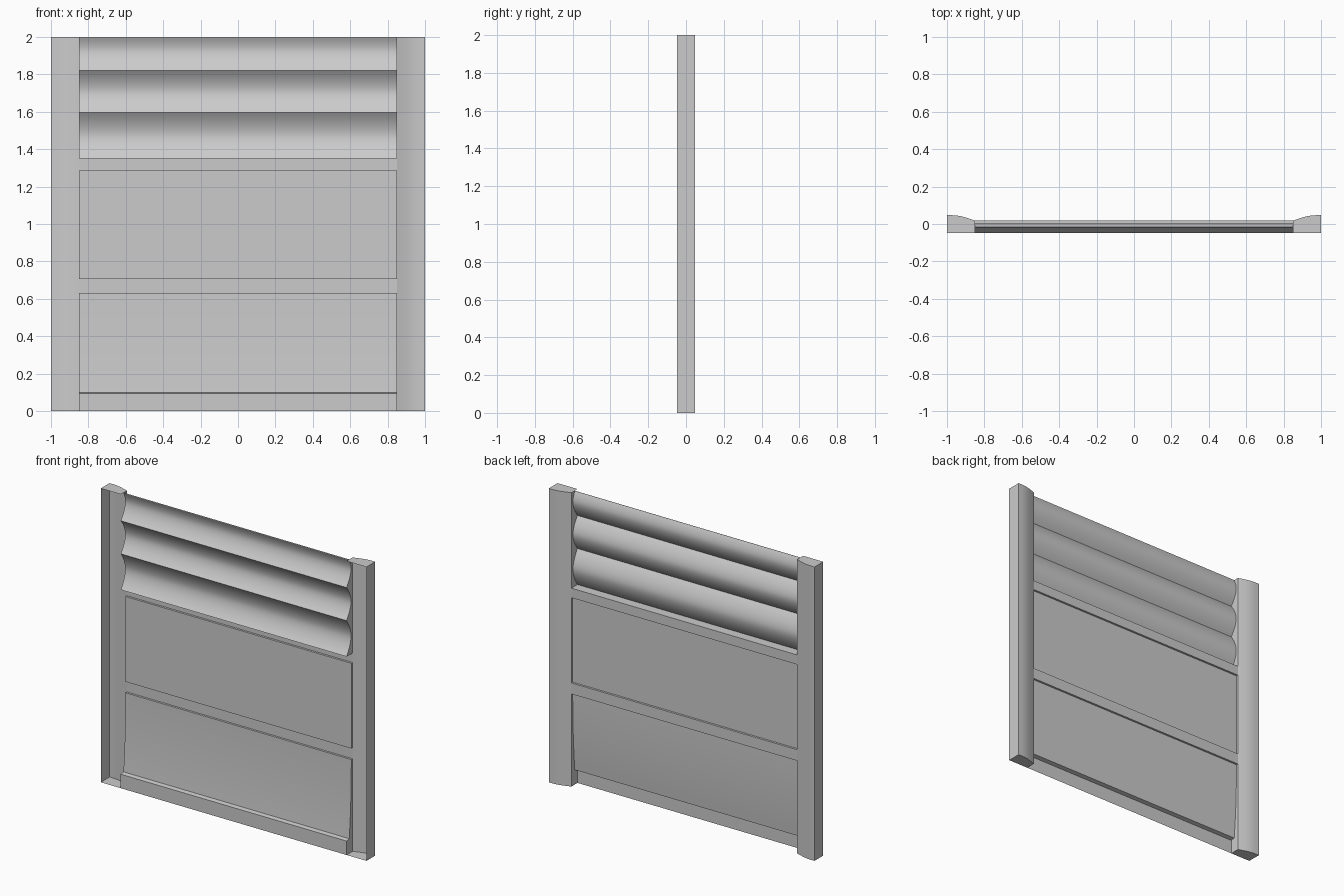
import bpy
import bmesh
from math import radians

cube = bpy.data.objects.get("Cube")
if cube:
    bpy.data.objects.remove(cube, do_unlink=True)

FRONT, BACK, SEAM = -0.047, 0.047, 0.018   # depth planes of the pressed sheet
INNER, OUTER, TOP = 0.85, 1.0, 2.0

grey = bpy.data.materials.new("plain_grey")
grey.use_nodes = True
grey.diffuse_color = (0.6, 0.6, 0.6, 1)
grey.node_tree.nodes["Principled BSDF"].inputs["Base Color"].default_value = (0.6, 0.6, 0.6, 1)


def finish(name, bm):
    mesh = bpy.data.meshes.new(name)
    bm.to_mesh(mesh)
    bm.free()
    mesh.materials.append(grey)
    obj = bpy.data.objects.new(name, mesh)
    bpy.context.collection.objects.link(obj)
    bpy.ops.object.select_all(action='DESELECT')
    obj.select_set(True)
    bpy.context.view_layer.objects.active = obj
    bpy.ops.object.shade_smooth_by_angle(angle=radians(30))


def sweep(name, start, end, sheet, cap_extra=None):
    """Join two copies of an open outline; cap both ends when cap_extra is a list."""
    bm = bmesh.new()
    a = [bm.verts.new(p) for p in start]
    b = [bm.verts.new(p) for p in end]
    for i in range(len(a) - 1):
        bm.faces.new((a[i], a[i + 1], b[i + 1], b[i]))
    if cap_extra is not None:
        for side, index in ((a, 0), (b, 1)):
            extra = [bm.verts.new(p[index]) for p in cap_extra]
            bm.faces.new(side + extra)
    bmesh.ops.recalc_face_normals(bm, faces=bm.faces[:])
    # the skin's outer side is its back
    main = max(bm.faces, key=lambda f: abs(f.normal.y) * f.calc_area())
    if main.normal.y < 0:
        bmesh.ops.reverse_faces(bm, faces=bm.faces[:])
    finish(name, bm)


def infill(name, profile, extra=None):
    """Sweep a (y, z) profile between the stiles."""
    ends = [[(x, y, z) for y, z in profile] for x in (-INNER, INNER)]
    caps = None if extra is None else [((-INNER, y, z), (INNER, y, z)) for y, z in extra]
    sweep(name, ends[0], ends[1], True, caps)


# Side stiles: hollow from the front, with a back that rounds down to the seam
def stile(name, side):
    curve = [(0.85, SEAM), (0.875, 0.027), (0.90, 0.035), (0.925, 0.0415),
             (0.95, 0.0455), (0.975, BACK), (OUTER, BACK), (OUTER, FRONT)]
    low, high = [[(side * x, y, z) for x, y in curve] for z in (0, TOP)]
    corner = (side * INNER, FRONT)
    sweep(name, low, high, True, [((*corner, 0), (*corner, TOP))])


stile("left_stile", 1)
stile("right_stile", -1)


# Scalloped upper panel, with sharp ridges towards the front
def scallops(ridges, valley, steps):
    points = []
    for top, bottom in zip(ridges, ridges[1:]):
        for i in range(steps):
            t = i / steps
            bulge = 1 - abs(2 * t - 1) ** 1.8
            points.append((FRONT + (valley - FRONT) * bulge, top + (bottom - top) * t))
    points.append((FRONT, ridges[-1]))
    return points


wave = scallops([2.04, 1.82, 1.595, 1.35], 0.002, 20)
wave = [(-0.017, TOP)] + [p for p in wave if p[1] < TOP - 0.003]
infill("scalloped_panel", wave + [(SEAM, 1.35)], [(SEAM, TOP)])

# Flat rails between the panels
infill("upper_rail", [(SEAM, 1.35), (SEAM, 1.285)])
infill("middle_rail", [(SEAM, 0.705), (SEAM, 0.63)])

# Flat middle panel, pressed slightly forward
PRESSED = 0.004
infill("middle_panel", [(SEAM, 1.285), (PRESSED, 1.285), (PRESSED, 0.705), (SEAM, 0.705)], [])

# Lower panel sweeping forward to a ledge and the bottom rail
drop = [(PRESSED - 0.022 * (i / 14) ** 2.2, 0.63 - 0.53 * i / 14) for i in range(15)]
infill("lower_panel_and_bottom_rail",
       [(SEAM, 0.63)] + drop + [(FRONT, 0.095), (FRONT, 0)], [(SEAM, 0)])
